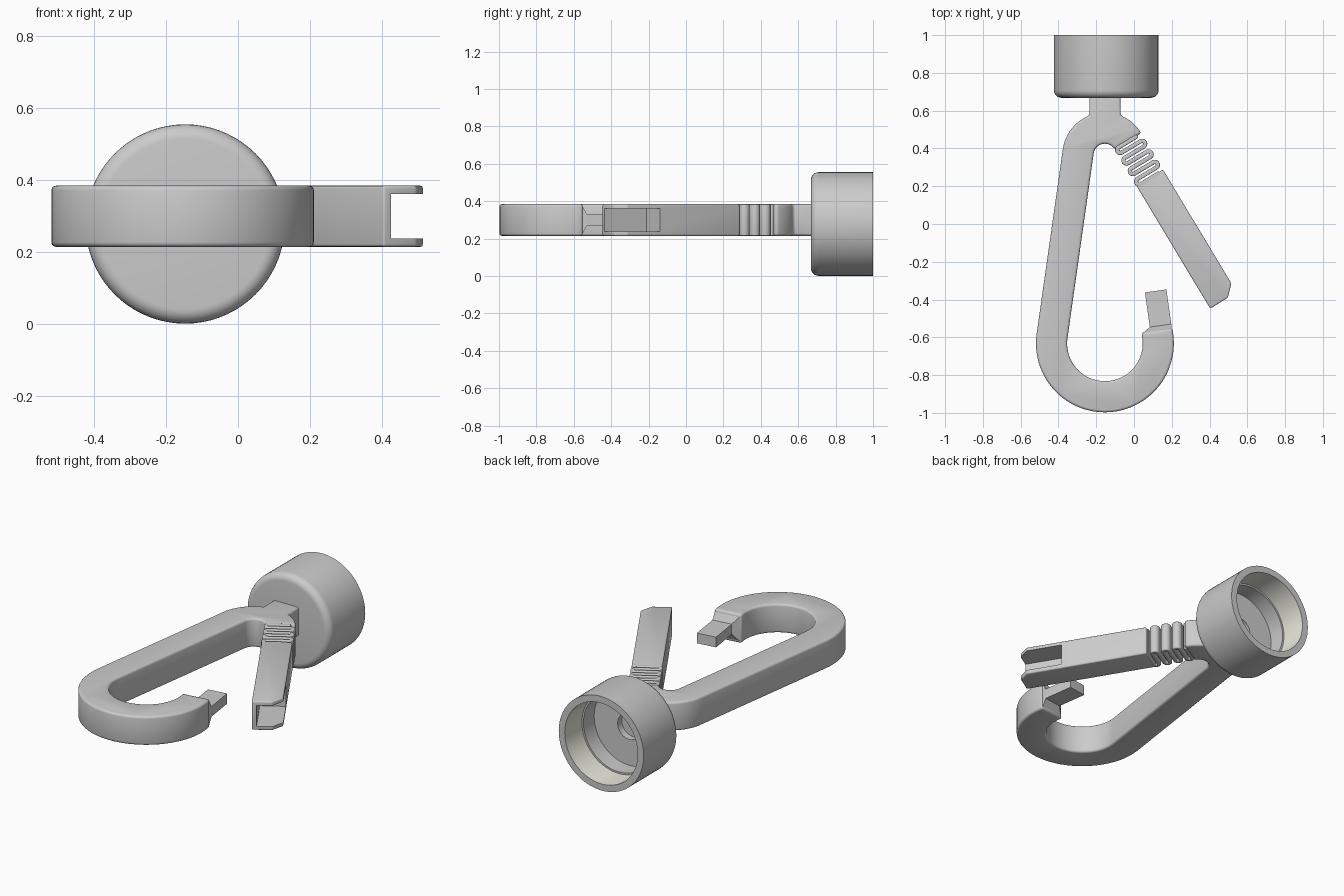
import bpy, bmesh, math
from mathutils import Vector

if "Cube" in bpy.data.objects:
    bpy.data.objects.remove(bpy.data.objects["Cube"])

Z0, Z1 = 0.215, 0.385                      # thickness range of the flat clip
HW = 0.0825                                # half width of the clip bar
LOW, TOP = Vector((-0.154, -0.632)), Vector((-0.154, 0.365))
TILT = math.radians(8.1)
D = Vector((0.515, -0.857)).normalized()   # direction of the gate
N = Vector((-D.y, D.x))                    # outward side of the gate


def polar(c, r, a):
    return c + Vector((math.cos(a), math.sin(a))) * r


def arc(c, r, a0, a1, n):
    return [polar(c, r, a0 + (a1 - a0) * i / n) for i in range(n + 1)]


def gate_pt(t, s):
    return N * (0.1975 + s) + D * t


def make(name, bm):
    bmesh.ops.recalc_face_normals(bm, faces=bm.faces)
    me = bpy.data.meshes.new(name)
    bm.to_mesh(me)
    bm.free()
    ob = bpy.data.objects.new(name, me)
    bpy.context.collection.objects.link(ob)
    return ob


def prism(name, pts, z0=Z0, z1=Z1, bevel=0.0):
    bm = bmesh.new()
    f = bm.faces.new([bm.verts.new((p.x, p.y, z0)) for p in pts])
    ext = bmesh.ops.extrude_face_region(bm, geom=[f])["geom"]
    bmesh.ops.translate(bm, vec=(0, 0, z1 - z0),
                        verts=[v for v in ext if isinstance(v, bmesh.types.BMVert)])
    ob = make(name, bm)
    if bevel:
        m = ob.modifiers.new("round", "BEVEL")
        m.width, m.segments = bevel, 3
        m.limit_method, m.angle_limit = "ANGLE", math.radians(40)
        m.use_clamp_overlap = False
    return ob


def finish(ob):
    dg = bpy.context.evaluated_depsgraph_get()
    me = bpy.data.meshes.new_from_object(ob.evaluated_get(dg))
    ob.modifiers.clear()
    ob.data = me
    bpy.ops.object.select_all(action="DESELECT")
    ob.select_set(True)
    bpy.context.view_layer.objects.active = ob
    bpy.ops.object.shade_smooth_by_angle(angle=math.radians(32))


# hook body with the neck built into its outline
U = Vector((-math.sin(TILT), math.cos(TILT)))    # direction of the open end
M = Vector((math.cos(TILT), math.sin(TILT)))
END = 0.03


def side(off):
    a_low = arc(LOW, 0.2825 + off, TILT, -math.pi - TILT, 48)
    a_top = arc(TOP, 0.1425 + off, math.pi - TILT, math.radians(31), 28)
    return [a_low[0] + U * END] + a_low, a_top


low_o, top_o = side(HW)
low_i, top_i = side(-HW)
nx0, nx1, ny = TOP.x - HW, TOP.x + HW, 0.573
neck = [Vector(p) for p in ((nx0, ny), (nx0, 0.69), (nx1, 0.69), (nx1, ny))]
left = [p for p in top_o if p.x < nx0 - 0.004]
right = [p for p in top_o if p.x > nx1 + 0.004]
outer = low_o + left + neck + right
body = prism("hook_body", outer + (low_i + top_i)[::-1], bevel=0.013)
finish(body)

# folded flexible hinge
step, reach, thin = 0.0325, 0.058, 0.0112
path = []
for i in range(8):
    t = -0.39 + step * i
    sgn = -1 if i % 2 == 0 else 1              # side the strip runs towards
    path.append((t, -sgn * reach))
    path.append((t, sgn * reach))
    if i < 7:
        for k in range(1, 10):
            a = math.pi * k / 10
            path.append((t + step / 2 * (1 - math.cos(a)),
                         sgn * (reach + step / 2 * math.sin(a))))
line = [gate_pt(*p) for p in path]
la, lb = [], []
for i, p in enumerate(line):
    tan = (line[min(i + 1, len(line) - 1)] - line[max(i - 1, 0)]).normalized()
    nor = Vector((-tan.y, tan.x))
    la.append(p + nor * thin)
    lb.append(p - nor * thin)
finish(prism("flexible_hinge", la + lb[::-1], bevel=0.005))

# gate arm with a slot open to the outside and the tip
gate = prism("gate_arm", [gate_pt(*p) for p in (
    (-0.168, -HW), (0.592, -HW), (0.59, 0.028), (0.535, HW), (-0.168, HW))], bevel=0.008)
cutter = prism("slot_cutter", [gate_pt(*p) for p in (
    (0.33, -0.057), (0.75, -0.057), (0.75, 0.2), (0.33, 0.2))], 0.238, 0.362)
cutter.hide_render = True
cut = gate.modifiers.new("slot", "BOOLEAN")
cut.operation, cut.object, cut.solver = "DIFFERENCE", cutter, "EXACT"
finish(gate)
bpy.data.objects.remove(cutter)

# latch tab on the open end, with a sloped shoulder
E = LOW + M * 0.2825 + U * END


def loft(name, sections):
    bm = bmesh.new()
    rings = []
    for along, s0, s1, h in sections:
        ring = []
        for s, z in ((s0, -h), (s1, -h), (s1, h), (s0, h)):
            p = E + U * along + M * s
            ring.append(bm.verts.new((p.x, p.y, 0.30 + z)))
        rings.append(ring)
    for a, b in zip(rings, rings[1:]):
        for k in range(4):
            bm.faces.new((a[k], a[(k + 1) % 4], b[(k + 1) % 4], b[k]))
    bm.faces.new(rings[0])
    bm.faces.new(rings[-1])
    return make(name, bm)


loft("latch_tab", [(-0.02, -0.07, 0.07, 0.07), (0.0, -0.07, 0.078, 0.07),
                   (0.022, -0.035, 0.08, 0.03), (0.207, -0.035, 0.08, 0.03)])

# hollow round cap, turned around the y axis: (radius, y)
R = 0.277
prof = [(0.0, 0.668)]
prof += [(R - 0.04 + 0.04 * math.sin(a), 0.708 - 0.04 * math.cos(a))
         for a in [math.pi / 2 * k / 6 for k in range(7)]]
prof += [(R, 1.0), (0.238, 1.0), (0.238, 0.84), (0.228, 0.84), (0.228, 0.74),
         (0.075, 0.74), (0.075, 0.70), (0.0, 0.70)]
bm = bmesh.new()
SEG = 72
cols = []
for k in range(SEG):
    a = 2 * math.pi * k / SEG
    cols.append([bm.verts.new((-0.147 + r * math.cos(a), y, 0.2785 + r * math.sin(a)))
                 for r, y in prof])
for k in range(SEG):
    a, b = cols[k], cols[(k + 1) % SEG]
    for j in range(len(prof) - 1):
        f = bm.faces.new((a[j], a[j + 1], b[j + 1], b[j]))
        f.material_index = 1 if prof[j] == (0.238, 1.0) else 0
bmesh.ops.remove_doubles(bm, verts=bm.verts, dist=1e-5)
cap = make("round_cap", bm)
for name, col in (("grey", (0.6, 0.6, 0.6, 1)), ("pale_lining", (0.84, 0.84, 0.74, 1))):
    mat = bpy.data.materials.new(name)
    mat.diffuse_color = col
    mat.use_nodes = True
    mat.node_tree.nodes["Principled BSDF"].inputs["Base Color"].default_value = mat.diffuse_color
    cap.data.materials.append(mat)
finish(cap)
